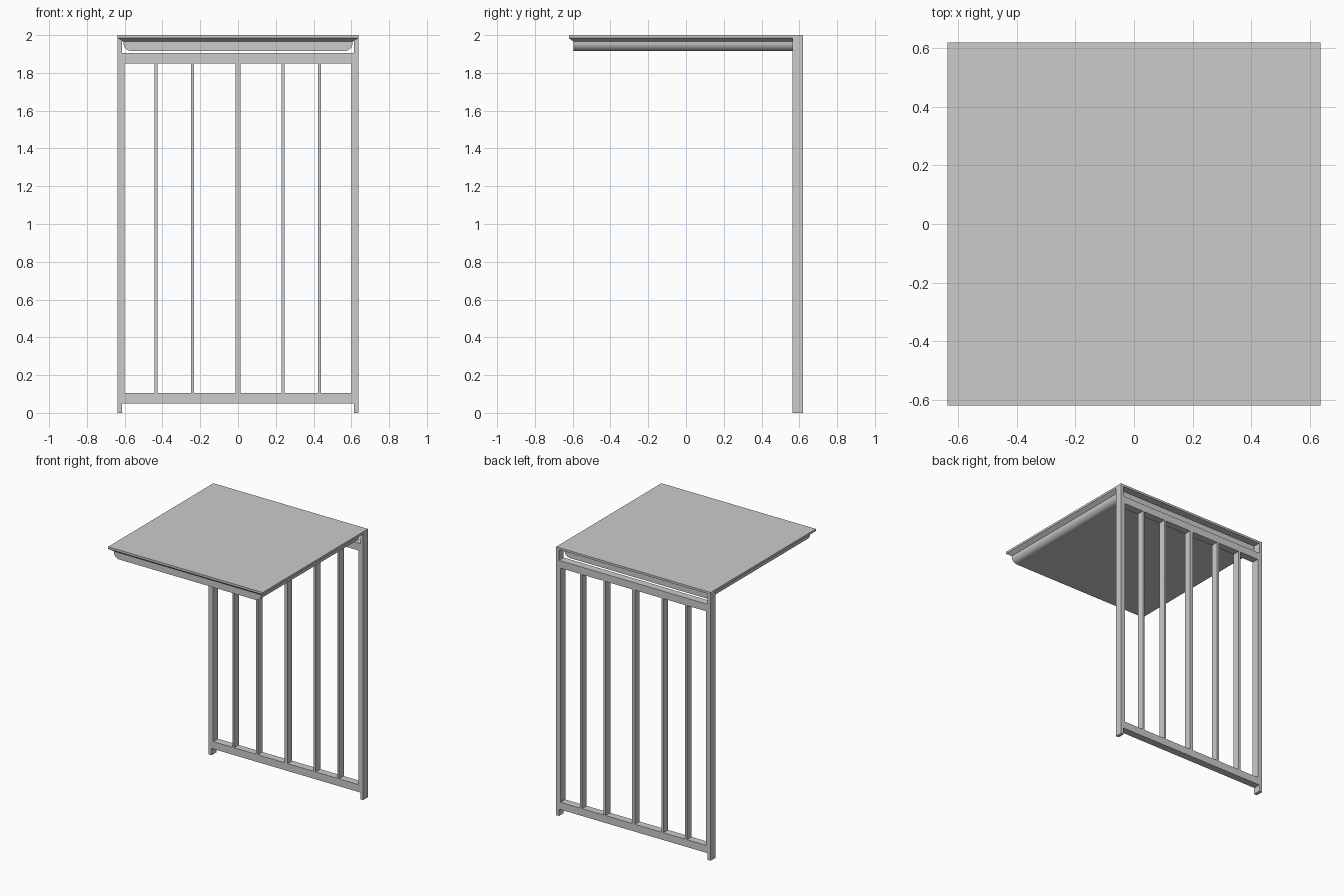
import bpy, bmesh, math

if "Cube" in bpy.data.objects:
    bpy.data.objects.remove(bpy.data.objects["Cube"])


def box(name, x0, x1, y0, y1, z0, z1):
    bm = bmesh.new()
    bmesh.ops.create_cube(bm, size=1)
    for v in bm.verts:
        v.co.x = x0 if v.co.x < 0 else x1
        v.co.y = y0 if v.co.y < 0 else y1
        v.co.z = z0 if v.co.z < 0 else z1
    return finish(name, bm)


def finish(name, bm):
    bmesh.ops.recalc_face_normals(bm, faces=bm.faces)
    me = bpy.data.meshes.new(name)
    bm.to_mesh(me)
    bm.free()
    ob = bpy.data.objects.new(name, me)
    bpy.context.collection.objects.link(ob)
    return ob


W, D = 0.637, 0.62
BACK0 = 0.565  # front plane of the back frame

# Roof slab
box("roof_slab", -W, W, -D, D, 1.984, 2.0)

# Sloped moulding under the slab, flush with the frame at the back
bm = bmesh.new()
rings = []
for hw, y, z in ((0.635, -0.62, 1.984), (0.607, -0.595, 1.965)):
    rings.append([bm.verts.new(p) for p in
                  ((-hw, y, z), (hw, y, z), (hw, BACK0, z), (-hw, BACK0, z))])
for i in range(4):
    j = (i + 1) % 4
    bm.faces.new((rings[0][i], rings[0][j], rings[1][j], rings[1][i]))
for r in rings:
    bm.faces.new(r)
finish("roof_moulding", bm)

# Roof body: rounded lower edges, extruded front to back
R = 0.045
right = [(0.607, 1.967)]
for i in range(9):
    a = math.radians(90 * i / 8)
    right.append((0.562 + R * math.cos(a), 1.915 + R - R * math.sin(a)))
profile = right + [(-x, z) for x, z in reversed(right)]
bm = bmesh.new()
face = bm.faces.new([bm.verts.new((x, -0.595, z)) for x, z in profile])
ext = bmesh.ops.extrude_face_region(bm, geom=[face], use_keep_orig=True)
for v in ext["geom"]:
    if isinstance(v, bmesh.types.BMVert):
        v.co.y = BACK0
body = finish("roof_body", bm)
bpy.context.view_layer.objects.active = body
body.select_set(True)
bpy.ops.object.shade_smooth_by_angle(angle=math.radians(30))

# Corner posts and the stiles of the barred frame
for side, s in (("left", -1), ("right", 1)):
    for part, a, b, z0, z1 in (("post", 0.613, W, 0, 1.984),
                               ("stile", 0.6, 0.613, 0.05, 1.905)):
        x0, x1 = sorted((s * a, s * b))
        box(f"{side}_{part}", x0, x1, BACK0, D, z0, z1)

# Rails
for name, z in (("bottom_rail", 0.05), ("top_rail", 1.85)):
    box(name, -0.6, 0.6, BACK0, D, z, z + 0.055)

# Vertical bars
for i, (x, hw) in enumerate(((-0.435, 0.008), (-0.24, 0.008), (0, 0.013),
                             (0.237, 0.008), (0.431, 0.008))):
    box(f"vertical_bar_{i + 1}", x - hw, x + hw, BACK0, D, 0.105, 1.85)
